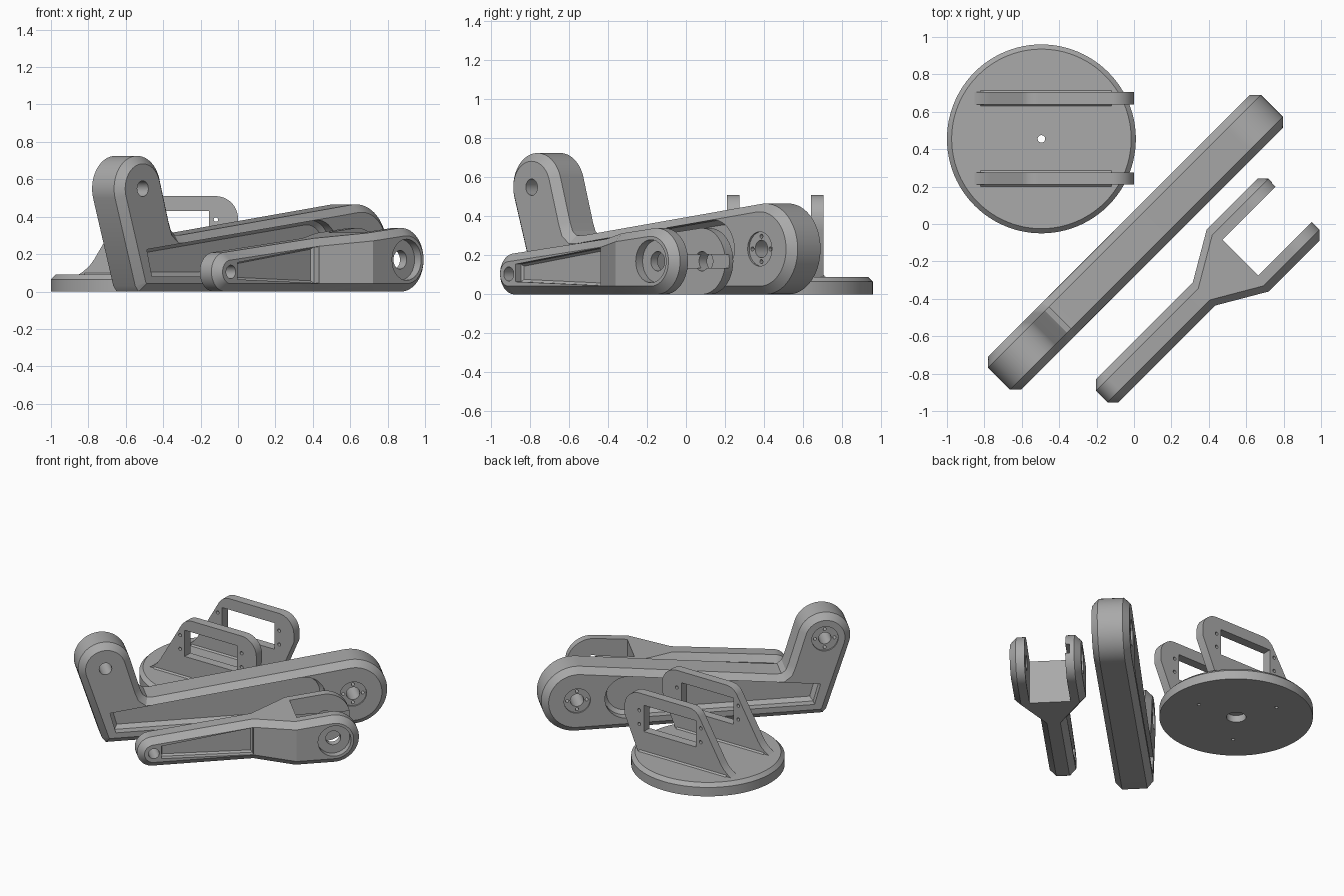
import bpy, bmesh
from math import sin, cos, radians, pi
from mathutils import Matrix, Vector

if "Cube" in bpy.data.objects:
    bpy.data.objects.remove(bpy.data.objects["Cube"])

grey = bpy.data.materials.new("plain grey")
grey.diffuse_color = (0.4, 0.4, 0.4, 1)
grey.use_nodes = True
grey.node_tree.nodes["Principled BSDF"].inputs["Base Color"].default_value = grey.diffuse_color


def arc(cx, cz, r, a0, a1, n=24):
    return [(cx + r * cos(radians(a0 + (a1 - a0) * i / n)),
             cz + r * sin(radians(a0 + (a1 - a0) * i / n))) for i in range(n + 1)]


def add(name, bm):
    bmesh.ops.recalc_face_normals(bm, faces=bm.faces)
    me = bpy.data.meshes.new(name)
    bm.to_mesh(me)
    bm.free()
    me.materials.append(grey)
    ob = bpy.data.objects.new(name, me)
    bpy.context.collection.objects.link(ob)
    return ob


def prism_bm(pts, y0, y1, chamfer=0):
    """Side profile in x-z, extruded from y0 to y1, with chamfered rims."""
    bm = bmesh.new()
    face = bm.faces.new([bm.verts.new((x, y0, z)) for x, z in pts])
    ext = bmesh.ops.extrude_face_region(bm, geom=[face])
    bmesh.ops.translate(bm, vec=(0, y1 - y0, 0),
                        verts=[v for v in ext["geom"] if isinstance(v, bmesh.types.BMVert)])
    bmesh.ops.recalc_face_normals(bm, faces=bm.faces)
    if chamfer:
        rims = [e for e in bm.edges if abs(e.verts[0].co.y - e.verts[1].co.y) < 1e-6]
        bmesh.ops.bevel(bm, geom=rims, offset=chamfer, segments=1, profile=0.5,
                        affect='EDGES', clamp_overlap=False)
    return bm


def prism(name, pts, y0, y1, chamfer=0):
    return add(name, prism_bm(pts, y0, y1, chamfer))


def pin(x, z, r, y0, y1, n=32):
    return prism("cutter", arc(x, z, r, 0, 360 - 360 / n, n - 1), y0, y1)


def post(x, y, r, z0, z1, n=32):
    bm = bmesh.new()
    bmesh.ops.create_cone(bm, cap_ends=True, segments=n, radius1=r, radius2=r, depth=z1 - z0,
                          matrix=Matrix.Translation((x, y, (z0 + z1) / 2)))
    return add("cutter", bm)


def box(x0, x1, y0, y1, z0, z1):
    return prism("cutter", [(x0, z0), (x1, z0), (x1, z1), (x0, z1)], y0, y1)


def combine(ob, others, op='DIFFERENCE'):
    for c in others:
        m = ob.modifiers.new("cut", 'BOOLEAN')
        m.operation, m.object, m.solver = op, c, 'EXACT'
        me = bpy.data.meshes.new_from_object(
            ob.evaluated_get(bpy.context.evaluated_depsgraph_get()))
        ob.modifiers.clear()
        ob.data = me
        bpy.data.objects.remove(c)


def horn_seat(x, z, face, inward, depth=0.012):
    """Shallow round seat with four screw holes; inward is +1 or -1 in y."""
    span = lambda d: sorted((face - inward * 0.02, face + inward * d))
    cuts = [pin(x, z, 0.088, *span(depth))]
    for k in range(4):
        a = k * pi / 2
        cuts.append(pin(x + 0.065 * cos(a), z + 0.065 * sin(a), 0.011, *span(0.06), n=12))
    return cuts


# Round turntable base
CX, CY, R = -0.495, 0.455, 0.505
bm = bmesh.new()
bmesh.ops.create_cone(bm, cap_ends=True, segments=96, radius1=R, radius2=R, depth=0.09,
                      matrix=Matrix.Translation((CX, CY, 0.045)))
bmesh.ops.bevel(bm, geom=[e for e in bm.edges if all(v.co.z > 0.08 for v in e.verts)],
                offset=0.025, segments=1, affect='EDGES')
base = add("base_disc", bm)
cuts = [post(CX, CY, 0.02, -0.1, 0.2), post(CX, CY, 0.065, -0.1, 0.05)]
for k in range(3):
    a = radians(-6 + 120 * k)
    cuts.append(post(CX + 0.295 * cos(a), CY + 0.295 * sin(a), 0.012, -0.1, 0.05, 12))
combine(base, cuts)

# Two servo brackets standing on the base
bracket = ([(-0.87, 0.08), (-0.83, 0.105), (-0.795, 0.135), (-0.77, 0.17)]
           + arc(-0.515, 0.41, 0.1, 150, 90, 8) + arc(-0.12, 0.39, 0.12, 90, 0, 12)
           + [(0, 0.33), (-0.11, 0.08)])
for name, y0, y1, side in (("front_bracket", 0.21, 0.275, 1), ("rear_bracket", 0.64, 0.705, -1)):
    plate = prism(name, bracket, y0, y1)
    cuts = [box(-0.575, -0.155, y0 - 0.1, y1 + 0.1, 0.24, 0.43)]
    cuts += [pin(x, z, 0.012, y0 - 0.1, y1 + 0.1, 12)
             for x in (-0.118, -0.612) for z in (0.285, 0.385)]
    combine(plate, cuts)
    # Sloped foot strip along the bracket
    for y, d in ((y0, -1), (y1, 1)):
        bm = bmesh.new()
        ends = [[bm.verts.new((x, y + d * o, z)) for o, z in ((-0.01, 0.085), (0.015, 0.085), (-0.01, 0.11))]
                for x in (-0.82, -0.12)]
        bm.faces.new(ends[0])
        bm.faces.new(ends[1])
        for i in range(3):
            j = (i + 1) % 3
            bm.faces.new((ends[0][i], ends[0][j], ends[1][j], ends[1][i]))
        add(name + "_foot", bm)

TURN = Matrix.Rotation(pi / 4, 4, 'Z')

# Long upper arm with raised shoulder
YF, YB = -0.2, 0.05
outline = ([(-0.91, 0)] + arc(0.735, 0.233, 0.233, -90, 97, 40)
           + [(-0.59, 0.302), (-0.635, 0.302), (-0.665, 0.325), (-0.683, 0.37)]
           + arc(-0.92, 0.55, 0.175, 17, 197, 40) + [(-0.935, 0.03)])
arm = prism("upper_arm", outline, YF, YB, 0.042)
pocket = [(-0.85, 0.08)] + arc(0.4, 0.232, 0.15, -90, 97, 24) + [(-0.89, 0.225)]
cuts = [prism("cutter", pocket, YF - 0.1, YF + 0.08, 0.025),
        prism("cutter", pocket, YB - 0.08, YB + 0.1, 0.025),
        pin(0.735, 0.233, 0.045, -0.4, 0.3), pin(-0.92, 0.55, 0.042, -0.4, 0.3)]
cuts += horn_seat(0.735, 0.233, YF, 1) + horn_seat(0.735, 0.233, YB, -1)
cuts += horn_seat(-0.92, 0.55, YB, -1)
combine(arm, cuts)
arm.data.transform(TURN)

# Forked forearm: slim stem that flares out into two prongs
YC, STEM, FORK = -0.53, 0.086, 0.235
outline = arc(0.51, 0.17, 0.17, -90, 96, 40) + arc(-0.67, 0.105, 0.105, 96, 270, 30)
bm = prism_bm(outline, -STEM, STEM, 0.042)
for x in (0, 0.255):
    bmesh.ops.bisect_plane(bm, geom=bm.verts[:] + bm.edges[:] + bm.faces[:],
                           plane_co=(x, 0, 0), plane_no=(1, 0, 0))
for v in bm.verts:
    t = min(max(v.co.x / 0.255, 0), 1)
    v.co.y += (1 if v.co.y > 0 else -1) * t * (FORK - STEM)
bmesh.ops.translate(bm, vec=(0, YC, 0), verts=bm.verts)
fork = add("forked_forearm", bm)
pocket = [(-0.62, 0.065), (-0.005, 0.045), (-0.005, 0.24), (-0.62, 0.155)]
front, back = YC - FORK, YC + FORK
cuts = [box(0.275, 1, YC - 0.135, YC + 0.135, -0.5, 1),
        prism("cutter", pocket, YC - STEM - 0.1, YC - STEM + 0.05, 0.012),
        prism("cutter", pocket, YC + STEM - 0.05, YC + STEM + 0.1, 0.012),
        pin(-0.67, 0.105, 0.036, -1, 0), pin(0.51, 0.17, 0.05, -1, 0),
        pin(0.51, 0.17, 0.11, front - 0.1, front + 0.05),
        # servo horn slot in the inner face of the rear prong
        box(0.3, 0.8, YC + 0.1, YC + 0.165, 0.135, 0.205)]
cuts += horn_seat(0.51, 0.17, back, -1)
combine(fork, cuts)
fork.data.transform(TURN)

# Smooth the round walls, keep the machined edges crisp
for ob in bpy.context.scene.objects:
    ob.select_set(True)
bpy.context.view_layer.objects.active = base
bpy.ops.object.shade_smooth_by_angle(angle=radians(25))
